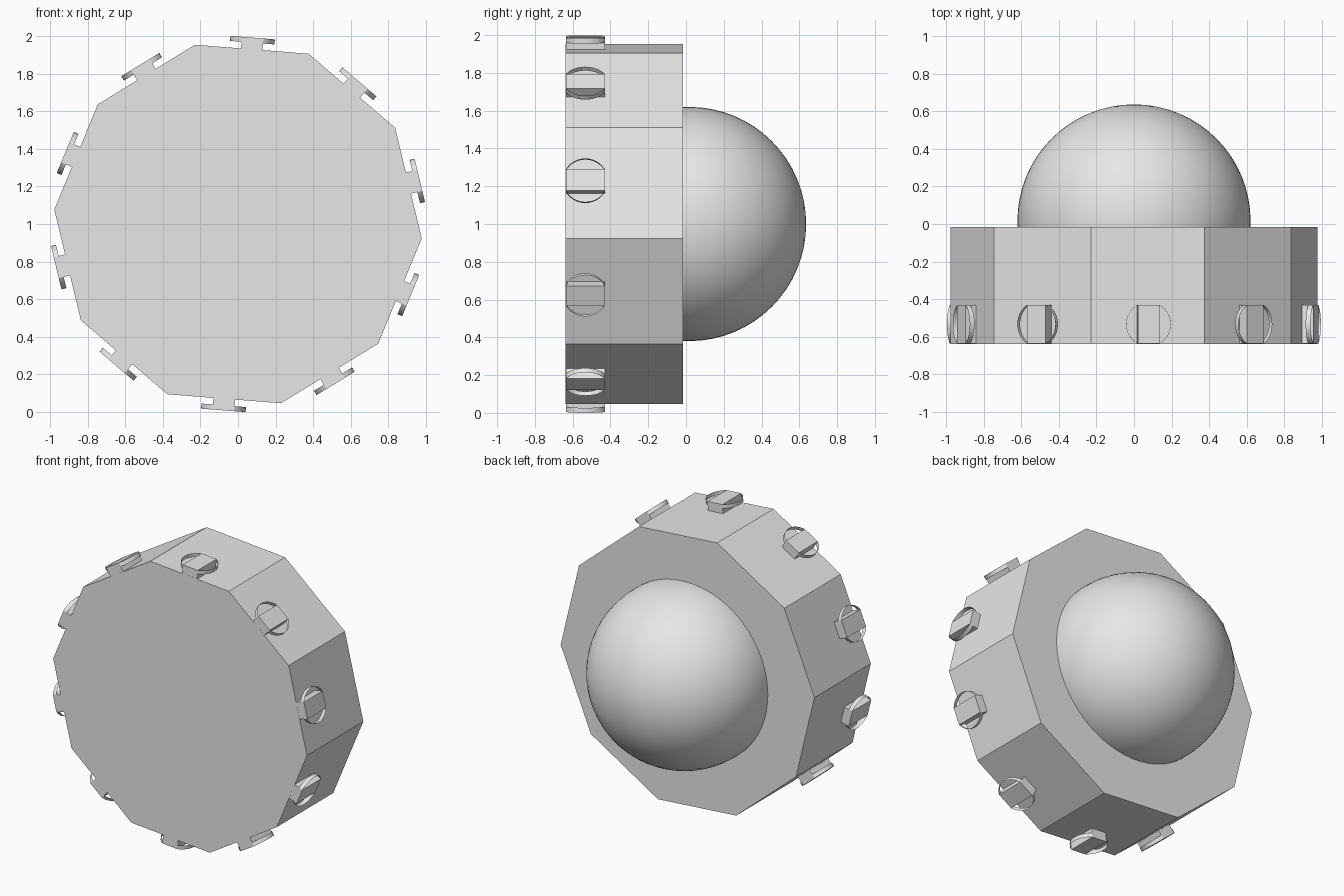
import bpy, bmesh, math
from mathutils import Matrix

cube = bpy.data.objects.get("Cube")
if cube:
    bpy.data.objects.remove(cube, do_unlink=True)

SIDES = 10
RADIUS = 0.98
FRONT, BACK = -0.637, -0.017
PEG_Y = -0.533
PEG_W, PEG_D = 0.115, 0.207
PEG_TOP, RIM_LOW = 0.994, 0.967

grey = bpy.data.materials.new("plain_grey")
grey.use_nodes = True
grey.diffuse_color = (0.8, 0.8, 0.8, 1)
grey.node_tree.nodes["Principled BSDF"].inputs["Base Color"].default_value = (0.8, 0.8, 0.8, 1)


def to_mesh(name, bm):
    mesh = bpy.data.meshes.new(name)
    bm.to_mesh(mesh)
    bm.free()
    mesh.materials.append(grey)
    return mesh


def add(name, mesh, matrix=Matrix()):
    ob = bpy.data.objects.new(name, mesh)
    bpy.context.collection.objects.link(ob)
    ob.matrix_world = matrix
    return ob


# Ten-sided drum, lying with its axis along y
bm = bmesh.new()
ring = []
for i in range(SIDES):
    a = math.radians(-4.5) + math.tau * i / SIDES
    ring.append(bm.verts.new((RADIUS * math.cos(a), FRONT, 1 + RADIUS * math.sin(a))))
face = bm.faces.new(ring)
ext = bmesh.ops.extrude_face_region(bm, geom=[face], use_keep_orig=True)
moved = [g for g in ext["geom"] if isinstance(g, bmesh.types.BMVert)]
bmesh.ops.translate(bm, verts=moved, vec=(0, BACK - FRONT, 0))
bmesh.ops.recalc_face_normals(bm, faces=bm.faces[:])
add("drum", to_mesh("drum", bm))

# Round dome on the back
bm = bmesh.new()
bmesh.ops.create_uvsphere(bm, u_segments=64, v_segments=32, radius=0.62)
for f in bm.faces:
    f.smooth = True
pose = Matrix.Translation((0, 0.016, 1)) @ Matrix.Rotation(math.pi / 2, 4, "X")
add("dome", to_mesh("dome", bm), pose)

# Peg block, its faces turned inward
bm = bmesh.new()
bmesh.ops.create_cube(bm, size=1)
low = 0.92
bmesh.ops.scale(bm, vec=(PEG_W, PEG_D, PEG_TOP - low), verts=bm.verts)
bmesh.ops.translate(bm, vec=(0, 0, (PEG_TOP + low) / 2), verts=bm.verts)
bmesh.ops.reverse_faces(bm, faces=bm.faces[:])
block = to_mesh("peg_block", bm)

# Two thin open arcs that meet the block at its corners
bm = bmesh.new()
half = math.atan2(PEG_D, PEG_W)
rad = math.hypot(PEG_D, PEG_W) / 2
STEPS = 12
for start in (0, math.pi):
    pairs = []
    for i in range(STEPS + 1):
        a = start - half + 2 * half * i / STEPS
        x, y = rad * math.cos(a), rad * math.sin(a)
        pairs.append([bm.verts.new((x, y, z)) for z in (RIM_LOW, PEG_TOP)])
    for p, q in zip(pairs, pairs[1:]):
        bm.faces.new((p[0], q[0], q[1], p[1])).smooth = True
rim = to_mesh("peg_rim", bm)

# One peg in the middle of each drum side
for i in range(SIDES):
    turn = math.radians(4.5) + math.tau * i / SIDES
    pose = Matrix.Translation((0, PEG_Y, 1)) @ Matrix.Rotation(turn, 4, "Y")
    add(f"peg_block_{i + 1}", block, pose)
    add(f"peg_rim_{i + 1}", rim, pose)
